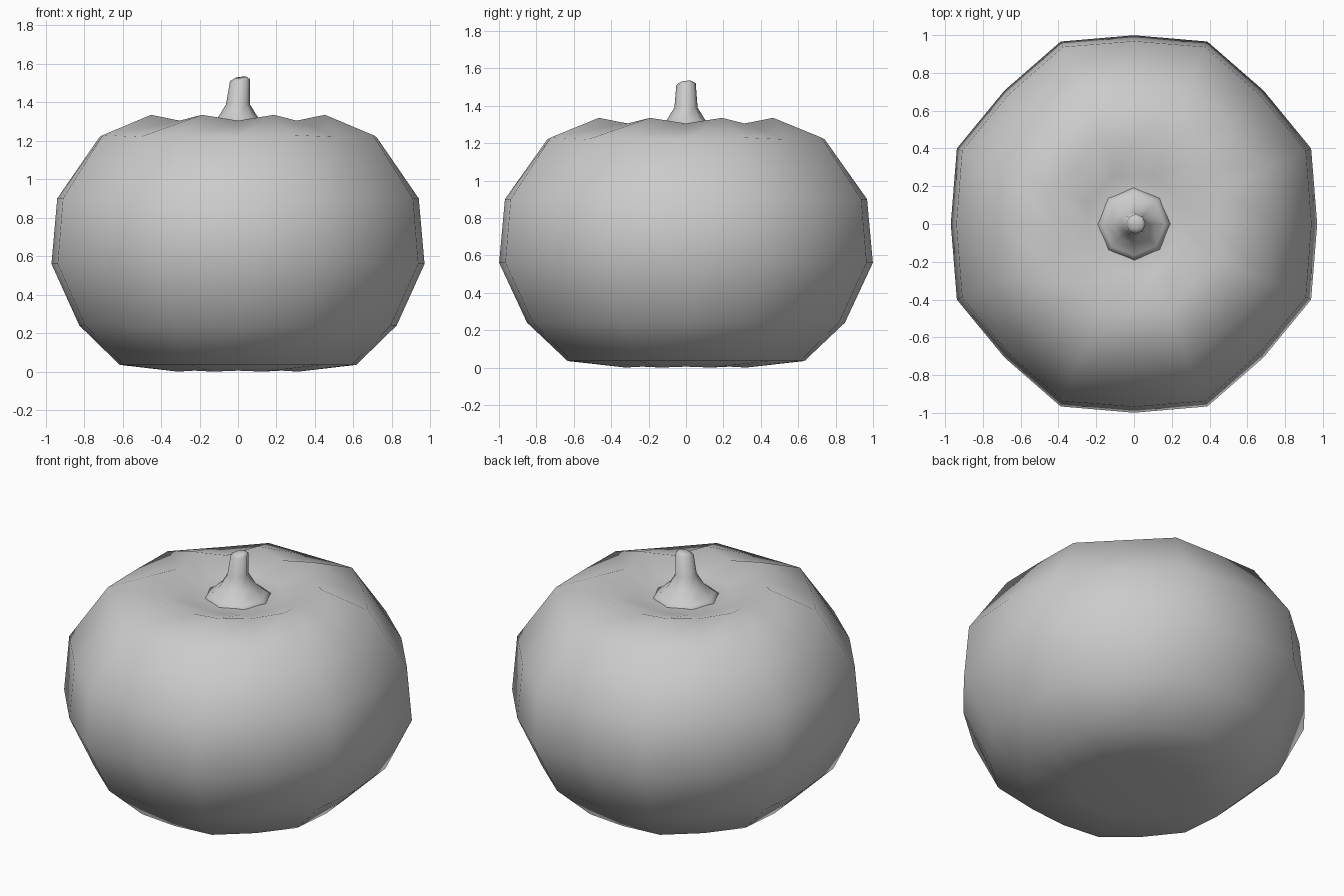
import bpy
import bmesh
from math import sin, cos, tau

cube = bpy.data.objects.get("Cube")
if cube:
    bpy.data.objects.remove(cube, do_unlink=True)

# One plain grey for everything
grey = bpy.data.materials.new("light_grey")
grey.use_nodes = True
colour = (0.6, 0.6, 0.6, 1)
grey.diffuse_color = colour
grey.node_tree.nodes["Principled BSDF"].inputs["Base Color"].default_value = colour


def loft(name, rings):
    """Skin a stack of closed rings of points and cap both ends."""
    bm = bmesh.new()
    loops = [[bm.verts.new(p) for p in ring] for ring in rings]
    for low, high in zip(loops, loops[1:]):
        n = len(low)
        for i in range(n):
            j = (i + 1) % n
            bm.faces.new((low[i], low[j], high[j], high[i]))
    bm.faces.new(loops[0][::-1])
    bm.faces.new(loops[-1])
    bmesh.ops.recalc_face_normals(bm, faces=bm.faces[:])
    for face in bm.faces:
        face.smooth = True
    mesh = bpy.data.meshes.new(name)
    bm.to_mesh(mesh)
    bm.free()
    mesh.materials.append(grey)
    obj = bpy.data.objects.new(name, mesh)
    bpy.context.collection.objects.link(obj)
    return obj


# Ribbed body: groove radius, groove height, rib radius, rib height
profile = [
    (0.32, 0.005, 0.34, 0.0),
    (0.615, 0.035, 0.64, 0.035),
    (0.825, 0.24, 0.86, 0.24),
    (0.97, 0.56, 1.015, 0.56),
    (0.94, 0.90, 0.985, 0.90),
    (0.72, 1.22, 0.76, 1.23),
    (0.43, 1.305, 0.49, 1.335),
    (0.25, 1.25, 0.27, 1.255),
    (0.15, 1.25, 0.15, 1.25),
]
SIDES = 16
DEPTH = 1.03
body_rings = []
for groove_r, groove_z, rib_r, rib_z in profile:
    ring = []
    for i in range(SIDES):
        a = tau * i / SIDES
        r, z = (rib_r, rib_z) if i % 2 else (groove_r, groove_z)
        ring.append((r * cos(a), r * sin(a) * DEPTH, z))
    body_rings.append(ring)
loft("pumpkin_body", body_rings)

# Flared stem with a tilted top: radius, height, x offset, tilt
stem_profile = [
    (0.22, 1.235, 0.0, 0.0),
    (0.165, 1.265, 0.0, 0.0),
    (0.105, 1.32, 0.0, 0.0),
    (0.062, 1.39, 0.0, 0.0),
    (0.052, 1.515, 0.01, 0.2),
    (0.03, 1.53, 0.015, 0.2),
]
stem_rings = []
for r, z, shift, tilt in stem_profile:
    ring = []
    for i in range(8):
        a = tau * i / 8
        x, y = r * cos(a), r * sin(a)
        ring.append((x + shift, y, z + tilt * (x + y) / 2))
    stem_rings.append(ring)
loft("stem", stem_rings)
